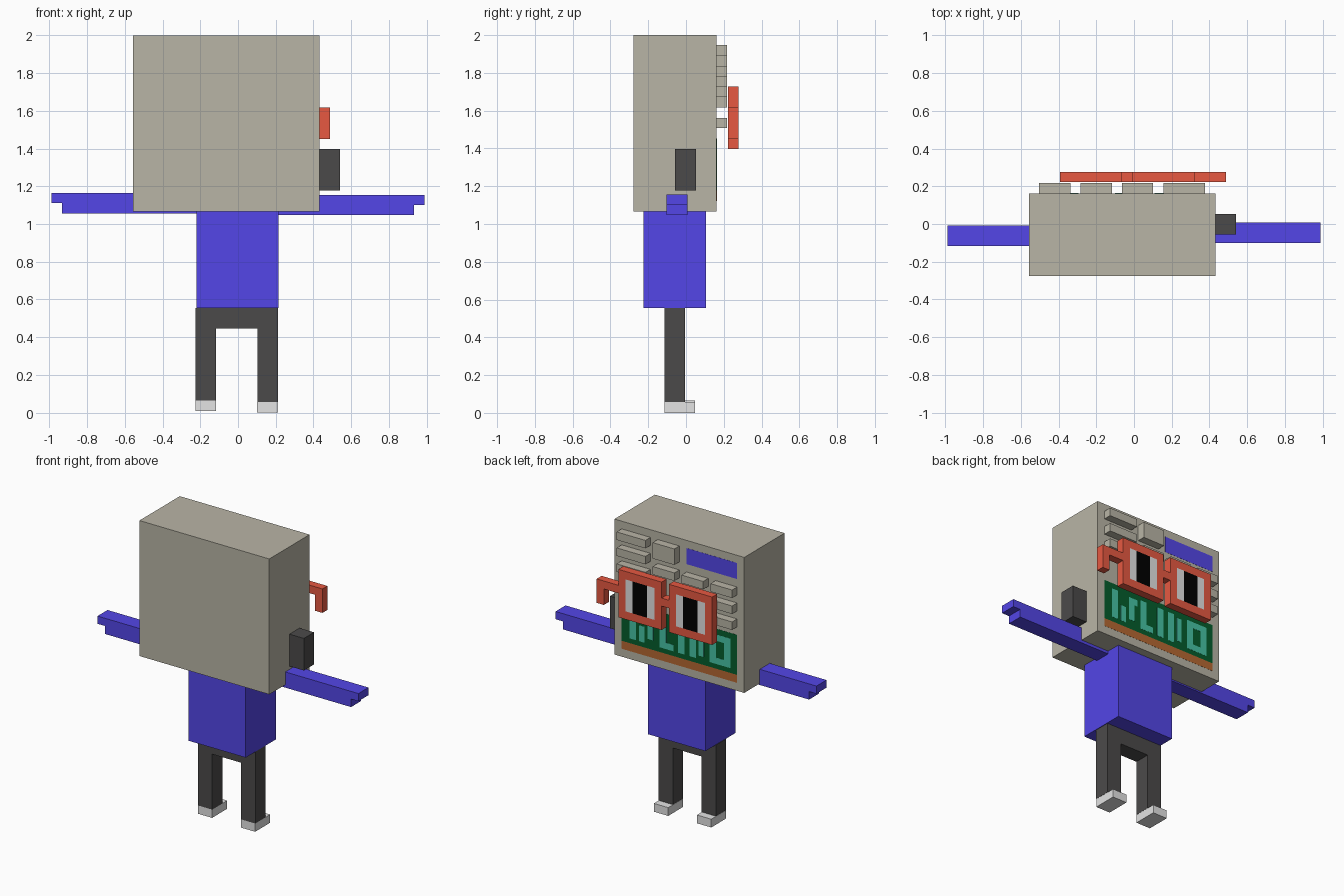
import bpy, bmesh
from mathutils import Matrix, Vector

cube = bpy.data.objects.get("Cube")
if cube:
    bpy.data.objects.remove(cube, do_unlink=True)

V = 0.055                                   # block unit
HX, HZ, HY = 0.432, 1.067, 0.162            # corner of the head's face side


def material(name, rgb):
    lin = [((c / 255 + 0.055) / 1.055) ** 2.4 if c > 10 else c / 255 / 12.92 for c in rgb]
    m = bpy.data.materials.new(name)
    m.use_nodes = True
    m.diffuse_color = (*lin, 1)
    m.node_tree.nodes["Principled BSDF"].inputs["Base Color"].default_value = (*lin, 1)
    return m


BEIGE = material("warm_grey", (185, 181, 166))
BLUE = material("violet_blue", (86, 72, 237))
DARK = material("charcoal", (75, 74, 74))
LIGHT = material("light_grey", (227, 227, 227))
RED = material("brick_red", (236, 91, 67))
BLACK = material("black", (0, 0, 0))
GREEN = material("dark_green", (4, 92, 44))
TEAL = material("teal", (70, 196, 165))
ORANGE = material("copper", (182, 104, 50))


def blocks(name, mat, boxes):
    """One object made of boxes given as (x0, x1, y0, y1, z0, z1)."""
    bm = bmesh.new()
    for x0, x1, y0, y1, z0, z1 in boxes:
        mid = Vector((x0 + x1, y0 + y1, z0 + z1)) / 2
        size = Matrix.Diagonal((abs(x1 - x0), abs(y1 - y0), abs(z1 - z0), 1))
        bmesh.ops.create_cube(bm, size=1, matrix=Matrix.Translation(mid) @ size)
    mesh = bpy.data.meshes.new(name)
    bm.to_mesh(mesh)
    bm.free()
    mesh.materials.append(mat)
    ob = bpy.data.objects.new(name, mesh)
    bpy.context.collection.objects.link(ob)
    return ob


def on_face(name, mat, cells, y0, y1):
    """Boxes in block units on the face side: (u0, u1, r0, r1)."""
    return blocks(name, mat, [(HX - u1 * V, HX - u0 * V, HY + y0, HY + y1,
                               HZ + r0 * V, HZ + r1 * V) for u0, u1, r0, r1 in cells])


# Head and side knob
blocks("head", BEIGE, [(-0.557, HX, -0.277, HY, HZ, 2.0)])
blocks("side_knob", DARK, [(HX, 0.542, -0.057, 0.053, 1.177, 1.398)])

# Raised keys
on_face("keys", BEIGE, [(1, 5, r, r + 1) for r in (15, 13, 11)]
        + [(6, 9, 14, 16), (6, 9, 12, 13), (10, 13, 12, 13)]
        + [(14, 17, r, r + 1) for r in (12, 10, 8)], 0, V)

# Flat panels
on_face("blue_screen", BLUE, [(10, 17, 14, 16)], 0, 0.001)
on_face("green_display", GREEN, [(1, 17, 2, 7)], 0, 0.001)
on_face("copper_strip", ORANGE, [(1, 17, 1, 2)], 0, 0.001)

# Abstract bars on the display
bars = [(u, u + 0.9, 2.6, 6.3) for u in (2.1, 6.3, 8.8, 10.4, 13.2, 15.2)]
dashes = [(3.4, 4.2, 2.6, 4.6), (4.6, 5.9, 5.3, 6.1), (4.6, 5.4, 3.2, 5.3),
          (7.2, 8.2, 2.6, 3.4), (11.7, 12.4, 3.0, 6.0),
          (14.1, 15.2, 2.6, 3.4), (14.1, 15.2, 5.5, 6.3)]
on_face("display_bars", TEAL, bars + dashes, 0.001, 0.002)

# Glasses: two square frames with panes, bridge and hooked temple
G0, G1 = V + 0.006, 2 * V + 0.005
for side, u in (("left", 2), ("right", 9)):
    on_face(side + "_frame", RED, [(u, u + 6, 6, 7), (u, u + 6, 11, 12),
                                   (u, u + 1, 7, 11), (u + 5, u + 6, 7, 11)], G0, G1)
    on_face(side + "_pane", LIGHT, [(u + 1, u + 2, 7, 11), (u + 4, u + 5, 7, 11)], G0, G1)
    on_face(side + "_pupil", BLACK, [(u + 2, u + 4, 7, 11)], G0, G1)
on_face("glasses_bridge", RED, [(8, 9, 9, 10)], G0, G1)
on_face("glasses_temple", RED, [(-1, 2, 9, 10), (-1, 0, 7, 9)], G0, G1)

# Torso and hips
blocks("torso", BLUE, [(-0.221, 0.216, -0.225, 0.105, 0.554, HZ)])
blocks("hips", DARK, [(-0.225, 0.212, -0.115, -0.005, 0.447, 0.555)])

# Arms with a stepped hand, and legs with shoes
for side, s, y, z in (("left", 1, -0.102, 1.047), ("right", -1, -0.116, 1.057)):
    blocks(side + "_arm", BLUE, [(s * 0.2, s * 0.933, y, y + 0.109, z, z + V),
                                 (s * 0.2, s * 0.989, y, y + 0.109, z + V, z + 0.108)])
for side, x, z in (("left", 0.103, 0.0), ("right", -0.225, 0.008)):
    blocks(side + "_leg", DARK, [(x, x + 0.109, -0.115, -0.005, z + 0.057, 0.447)])
    blocks(side + "_shoe", LIGHT, [(x - 0.001, x + 0.108, -0.115, 0.048, z, z + 0.057)])
